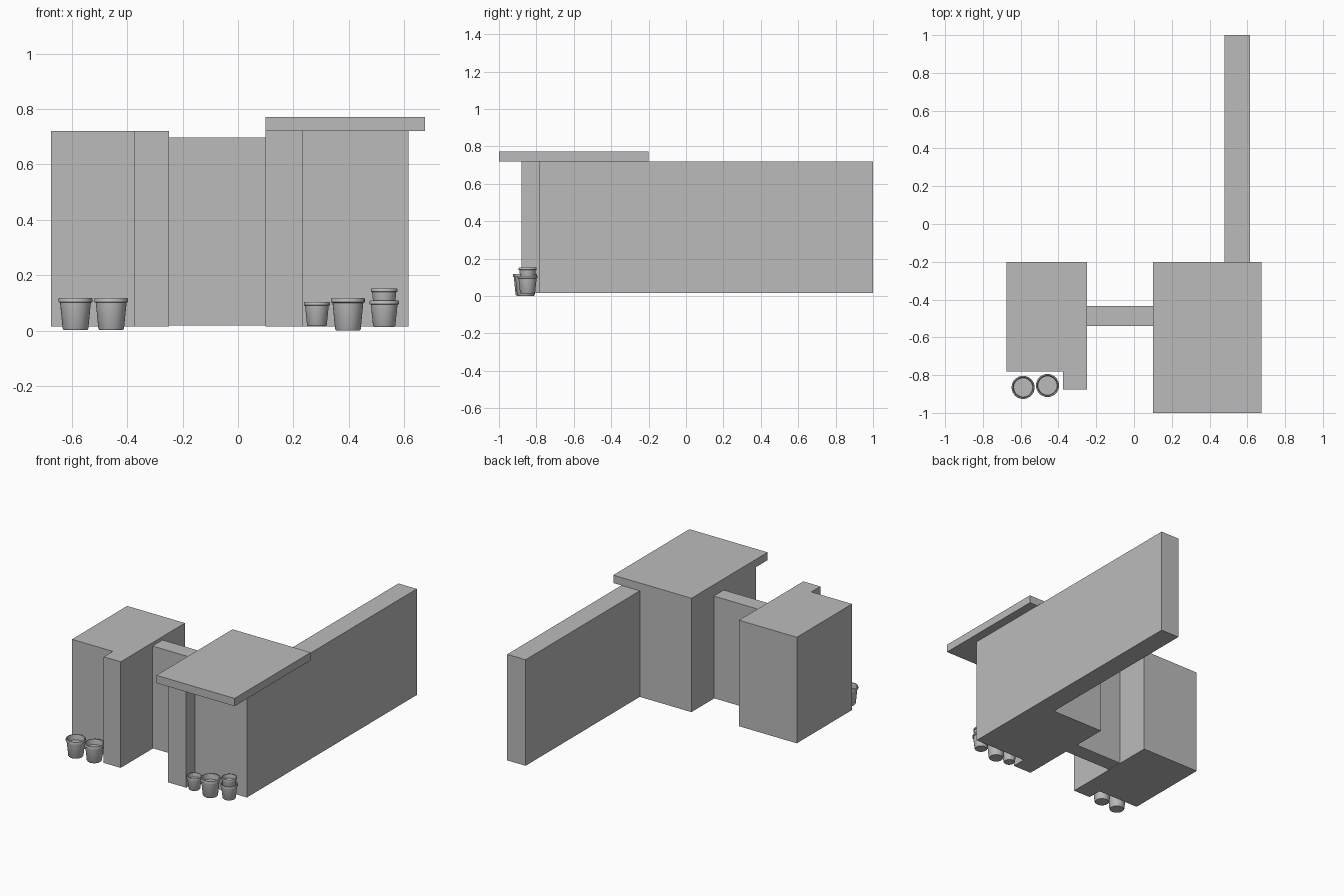
import bpy, bmesh, math

cube = bpy.data.objects.get("Cube")
if cube:
    bpy.data.objects.remove(cube, do_unlink=True)

# One plain material for everything
grey = bpy.data.materials.new("plain grey")
grey.use_nodes = True
colour = (0.5, 0.5, 0.5, 1)
grey.diffuse_color = colour
grey.node_tree.nodes["Principled BSDF"].inputs["Base Color"].default_value = colour


def make_object(name, bm):
    bmesh.ops.recalc_face_normals(bm, faces=bm.faces)
    mesh = bpy.data.meshes.new(name)
    bm.to_mesh(mesh)
    bm.free()
    mesh.materials.append(grey)
    obj = bpy.data.objects.new(name, mesh)
    bpy.context.collection.objects.link(obj)
    return obj


def prism(name, outline, bottom, top):
    """Extrude a floor outline straight up."""
    bm = bmesh.new()
    face = bm.faces.new([bm.verts.new((x, y, bottom)) for x, y in outline])
    up = bmesh.ops.extrude_face_region(bm, geom=[face])["geom"]
    for v in up:
        if isinstance(v, bmesh.types.BMVert):
            v.co.z = top
    return make_object(name, bm)


def slab(name, x0, x1, y0, y1, bottom, top):
    return prism(name, [(x0, y0), (x1, y0), (x1, y1), (x0, y1)], bottom, top)


def pot(name, x, y, base, radius, height):
    """Lathe a tapered pot with a rolled rim and a recessed filling."""
    profile = [(0, 0), (0.7, 0), (0.76, 0.05), (0.91, 0.85), (1, 0.87),
               (1, 0.97), (0.97, 1), (0.88, 1), (0.86, 0.95), (0.82, 0.7), (0, 0.7)]
    bm = bmesh.new()
    verts = [bm.verts.new((x + r * radius, y, base + h * height)) for r, h in profile]
    edges = [bm.edges.new(pair) for pair in zip(verts, verts[1:])]
    bmesh.ops.spin(bm, geom=verts + edges, cent=(x, y, 0), axis=(0, 0, 1),
                   angle=math.tau, steps=32)
    bmesh.ops.remove_doubles(bm, verts=bm.verts, dist=0.0001)
    obj = make_object(name, bm)
    bpy.ops.object.select_all(action='DESELECT')
    obj.select_set(True)
    bpy.context.view_layer.objects.active = obj
    bpy.ops.object.shade_smooth_by_angle(angle=math.radians(35))


# Buildings, each with a short pier stepping forward beside the passage
floor, wall_top = 0.015, 0.72
prism("right_building", [(-0.675, -0.78), (-0.375, -0.78), (-0.375, -0.875),
                         (-0.25, -0.875), (-0.25, -0.2), (-0.675, -0.2)], floor, wall_top)
prism("left_building", [(0.1, -0.88), (0.235, -0.88), (0.235, -0.785), (0.615, -0.785),
                        (0.615, -0.2), (0.1, -0.2)], floor, wall_top)

# Walls and flat roof
slab("connecting_wall", -0.25, 0.1, -0.54, -0.435, 0.018, 0.697)
slab("long_garden_wall", 0.48, 0.615, -0.2, 1, floor, wall_top)
slab("flat_roof", 0.1, 0.675, -1, -0.2, wall_top, 0.772)

# Plant pots along the fronts
pots = [("right_outer_pot", -0.587, -0.865, 0.002, 0.061, 0.116),
        ("right_inner_pot", -0.458, -0.855, 0.002, 0.061, 0.116),
        ("left_small_pot", 0.285, -0.865, 0.016, 0.047, 0.087),
        ("left_large_pot", 0.397, -0.857, 0, 0.061, 0.118),
        ("stacked_lower_pot", 0.528, -0.847, 0.013, 0.053, 0.095),
        ("stacked_upper_pot", 0.528, -0.847, 0.065, 0.048, 0.087)]
for args in pots:
    pot(*args)
